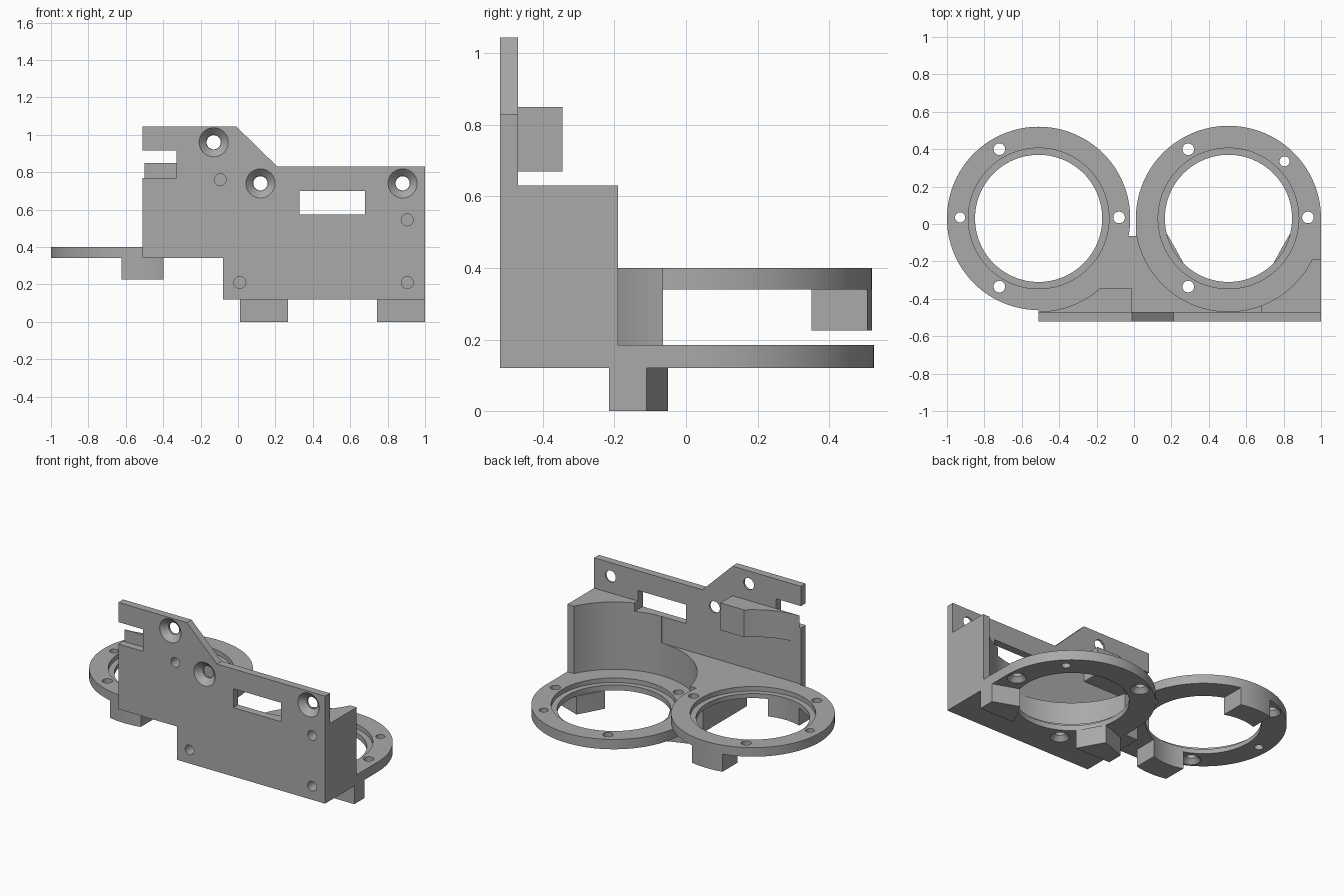
import bpy, bmesh
from math import cos, sin, radians, pi
from mathutils import Matrix, Vector

cube = bpy.data.objects.get("Cube")
if cube:
    bpy.data.objects.remove(cube)

grey = bpy.data.materials.new("matte grey")
grey.use_nodes = True
grey.diffuse_color = (0.4, 0.4, 0.4, 1)
grey.node_tree.nodes["Principled BSDF"].inputs["Base Color"].default_value = (0.4, 0.4, 0.4, 1)

PLATE_FRONT, PLATE_BACK = -0.52, -0.47
RIGHT, LEFT = (0.505, 0.03), (-0.51, 0.03)


def finish(name, bm):
    bmesh.ops.recalc_face_normals(bm, faces=bm.faces)
    mesh = bpy.data.meshes.new(name)
    bm.to_mesh(mesh)
    bm.free()
    mesh.materials.append(grey)
    obj = bpy.data.objects.new(name, mesh)
    bpy.context.collection.objects.link(obj)
    return obj


def prism(name, outline, lo, hi, axis="z"):
    """Extrude a 2D outline along z, or along y when it is drawn in x and z."""
    bm = bmesh.new()
    place = (lambda a, b: (a, b, lo)) if axis == "z" else (lambda a, b: (a, lo, b))
    face = bm.faces.new([bm.verts.new(place(a, b)) for a, b in outline])
    made = bmesh.ops.extrude_face_region(bm, geom=[face])["geom"]
    step = Vector((0, 0, hi - lo)) if axis == "z" else Vector((0, hi - lo, 0))
    bmesh.ops.translate(bm, vec=step, verts=[v for v in made if isinstance(v, bmesh.types.BMVert)])
    return finish(name, bm)


def rect(x0, x1, y0, y1):
    return [(x0, y0), (x1, y0), (x1, y1), (x0, y1)]


def arc(centre, radius, start, end, steps=72):
    angles = [radians(start + (end - start) * i / steps) for i in range(steps + 1)]
    return [(centre[0] + radius * cos(a), centre[1] + radius * sin(a)) for a in angles]


def cone(centre, r1, r2, lo, hi, axis="z", sides=32):
    """Round cutter running from lo (radius r1) to hi (radius r2)."""
    bm = bmesh.new()
    mid = (lo + hi) / 2
    if axis == "z":
        matrix = Matrix.Translation((centre[0], centre[1], mid))
    else:
        matrix = Matrix.Translation((centre[0], mid, centre[1])) @ Matrix.Rotation(-pi / 2, 4, "X")
    bmesh.ops.create_cone(bm, cap_ends=True, segments=sides, radius1=r1, radius2=r2,
                          depth=hi - lo, matrix=matrix)
    return finish("cutter", bm)


def cut(obj, *cutters):
    bpy.context.view_layer.objects.active = obj
    for cutter in cutters:
        mod = obj.modifiers.new("cut", "BOOLEAN")
        mod.operation = "DIFFERENCE"
        mod.solver = "EXACT"
        mod.object = cutter
        bpy.ops.object.modifier_apply(modifier=mod.name)
        bpy.data.objects.remove(cutter)


def window():
    return prism("cutter", rect(0.33, 0.68, 0.575, 0.70), -0.6, -0.2, "y")


# Upright mounting plate with a notch and a sloping shoulder
plate = prism("mounting_plate", [
    (-0.51, 0.34), (-0.08, 0.34), (-0.08, 0.12), (1, 0.12), (1, 0.83), (0.21, 0.83),
    (-0.01, 1.045), (-0.51, 1.045), (-0.51, 0.915), (-0.33, 0.915), (-0.33, 0.77), (-0.51, 0.77),
], PLATE_FRONT, PLATE_BACK, "y")
cut(plate, window())

# Countersunk screw holes through the plate
for spot in [(-0.13, 0.96), (0.12, 0.74), (0.88, 0.74)]:
    cut(plate, cone(spot, 0.038, 0.038, -0.6, -0.4, "y"),
        cone(spot, 0.079, 0.04, PLATE_FRONT - 0.001, PLATE_FRONT + 0.038, "y"))

# Lower ring with its square foot, and upper ring with its bridge to the plate
lower = prism("lower_ring", arc(RIGHT, 0.495, 0, 180) + [
    (0.01, -0.065), (-0.08, -0.065), (-0.08, PLATE_BACK), (1, PLATE_BACK)], 0.12, 0.185)
upper = prism("upper_ring", arc(LEFT, 0.49, -12, 270, 96) + [
    (-0.51, PLATE_BACK), (-0.03, PLATE_BACK)], 0.34, 0.40)

# Stepped bores, countersunk holes from below, one plain hole each
for ring, centre, base, top, sunk, plain in [
    (lower, RIGHT, 0.12, 0.185, [(0.29, 0.40), (0.93, 0.035), (0.29, -0.335)], (0.805, 0.335)),
    (upper, LEFT, 0.34, 0.40, [(-0.72, 0.40), (-0.08, 0.035), (-0.72, -0.335)], (-0.93, 0.035)),
]:
    cut(ring, cone(centre, 0.34, 0.34, base - 0.1, top + 0.1, sides=96),
        cone(centre, 0.376, 0.376, top - 0.03, top + 0.1, sides=96),
        cone(plain, 0.027, 0.027, base - 0.1, top + 0.1))
    for spot in sunk:
        cut(ring, cone(spot, 0.031, 0.031, base - 0.1, top + 0.1),
            cone(spot, 0.058, 0.03, base - 0.001, base + 0.03))

# Tall corner block and low web, both hollowed around the lower ring
corner = prism("corner_block", rect(0.505, 1, PLATE_BACK, -0.19), 0.185, 0.63)
web = prism("centre_web", rect(-0.08, 0.505, PLATE_BACK, -0.065), 0.185, 0.40)
for part in (corner, web):
    cut(part, cone(RIGHT, 0.498, 0.498, 0.1, 0.8, sides=128))
cut(corner, window())

# Stop block behind the plate, hollowed around the upper ring axis
stop = prism("stop_block", rect(-0.50, -0.01, PLATE_BACK, -0.345), 0.67, 0.85)
cut(stop, cone(LEFT, 0.498, 0.498, 0.5, 1, sides=128))

# Blind pilot holes in the front
for spot, parts in [((-0.095, 0.76), (plate, stop)), ((0.905, 0.545), (plate, corner)),
                    ((0.905, 0.21), (plate, corner, lower)), ((0.01, 0.21), (plate, web, lower))]:
    for part in parts:
        cut(part, cone(spot, 0.032, 0.032, -0.6, -0.40, "y", 20))

# Feet under the lower ring, mirrored about its centre
foot = [(0.495, -0.215), (0.495, -0.11), (0.33, -0.05), (0.284, -0.13), (0.238, -0.215)]
for name, side in (("left_foot", 1), ("right_foot", -1)):
    prism(name, [(RIGHT[0] + side * x, y) for x, y in foot], 0, 0.12)

# Curved tabs under the upper ring, back and front
for name, turn in (("back_tab", 90), ("front_tab", 270)):
    prism(name, arc(LEFT, 0.49, turn - 13.3, turn + 13.3, 10)
          + arc(LEFT, 0.34, turn + 19.4, turn - 19.4, 10), 0.225, 0.34)

# Smooth curved walls, keep sharp edges
bpy.ops.object.select_all(action="DESELECT")
for obj in bpy.context.scene.objects:
    if obj.type == "MESH":
        obj.select_set(True)
        bpy.context.view_layer.objects.active = obj
bpy.ops.object.shade_smooth_by_angle(angle=radians(30))
